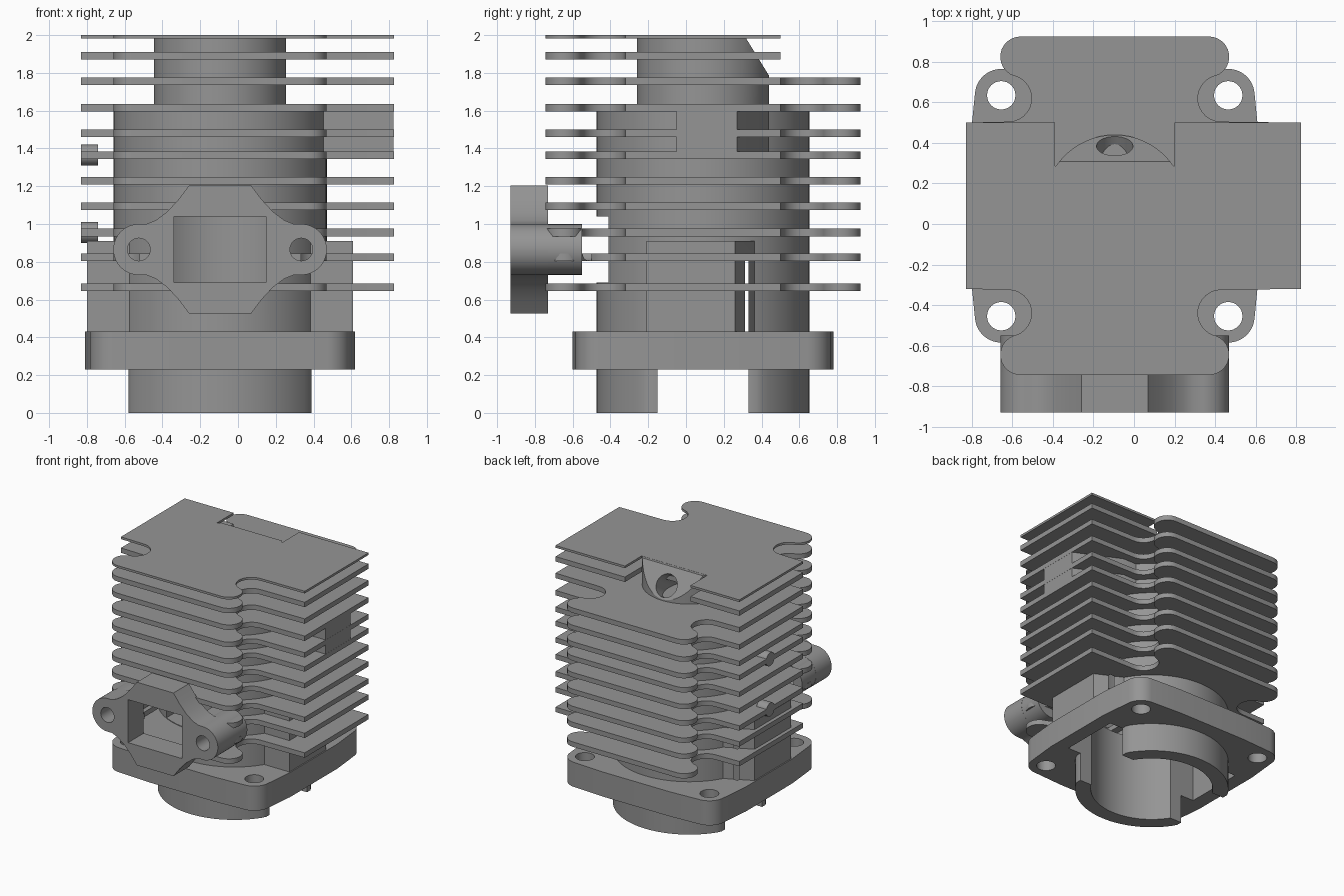
import bpy, bmesh
from math import radians, cos, sin, atan2
from mathutils import Vector, Matrix

if "Cube" in bpy.data.objects:
    bpy.data.objects.remove(bpy.data.objects["Cube"])

CX, CY = -0.095, 0.09          # cylinder axis
PORT_Z = 0.865                 # intake port height
SIGNS = [(1, 1), (-1, 1), (-1, -1), (1, -1)]

metal = bpy.data.materials.new("cast_grey")
metal.use_nodes = True
grey = (0.3, 0.3, 0.3, 1)
metal.diffuse_color = grey
metal.node_tree.nodes["Principled BSDF"].inputs["Base Color"].default_value = grey
parts = []


def prism(name, pts, lo, hi, axis="z", cutter=False):
    """Extrude a closed outline along an axis."""
    place = {"z": lambda a, b, h: (a, b, h),
             "y": lambda a, b, h: (a, h, b),
             "x": lambda a, b, h: (h, a, b)}[axis]
    bm = bmesh.new()
    face = bm.faces.new([bm.verts.new(place(a, b, lo)) for a, b in pts])
    ext = bmesh.ops.extrude_face_region(bm, geom=[face])
    shift = Vector(place(0, 0, hi - lo))
    bmesh.ops.translate(bm, vec=shift, verts=[v for v in ext["geom"] if isinstance(v, bmesh.types.BMVert)])
    bmesh.ops.recalc_face_normals(bm, faces=bm.faces)
    mesh = bpy.data.meshes.new(name)
    bm.to_mesh(mesh)
    bm.free()
    obj = bpy.data.objects.new(name, mesh)
    bpy.context.collection.objects.link(obj)
    mesh.materials.append(metal)
    if cutter:
        obj.hide_render = True
    else:
        parts.append(obj)
    return obj


def arc(x, y, r, start, end, n=12):
    return [(x + r * cos(radians(start + (end - start) * i / n)),
             y + r * sin(radians(start + (end - start) * i / n))) for i in range(n + 1)]


def circle(x, y, r, n=64):
    return arc(x, y, r, 0, 360, n)[:-1]


def rect(x0, x1, y0, y1):
    return [(x0, y0), (x1, y0), (x1, y1), (x0, y1)]


def cut(obj, *cutters):
    bpy.context.view_layer.objects.active = obj
    for c in cutters:
        mod = obj.modifiers.new("cut", "BOOLEAN")
        mod.operation, mod.solver, mod.object = "DIFFERENCE", "EXACT", c
        bpy.ops.object.modifier_apply(modifier=mod.name)


def four_way(quarter, x=CX, y=CY):
    """Mirror a quarter outline (running from +x to +y) into a closed loop."""
    loop = []
    for sx, sy in SIGNS:
        q = quarter if sx == sy else quarter[::-1]
        loop += [(x + sx * a, y + sy * b) for a, b in q]
    return loop


# Cutters
bore = prism("bore_cutter", circle(CX, CY, 0.45), -0.1, 1.5, cutter=True)
chamber = prism("chamber_cutter", circle(CX, CY, 0.26), 1.4, 1.75, cutter=True)
transfer = prism("transfer_cutter", rect(CX - 0.6, CX + 0.6, -0.15, 0.33), -0.1, 0.82, cutter=True)
window = prism("window_cutter", rect(CX - 0.26, CX + 0.26, 0.69, 1.04), -0.72, -0.1, "y", True)
plate_window = prism("plate_window_cutter", rect(CX - 0.243, CX + 0.243, 0.69, 1.04), -1, -0.6, "y", True)
notch = prism("plug_notch_cutter", rect(-0.39, 0.2, 0.285, 0.7), 1.82, 2.1, cutter=True)
chamfer = prism("chamfer_cutter", [(0.246, 2.1), (0.492, 1.7), (0.7, 1.7), (0.7, 2.1)], -0.39, 0.2, "x", True)
plug_hole = prism("plug_hole_cutter", circle(0, 0, 0.09, 32), -0.3, 0.3, cutter=True)
plug_dir = Vector((0, 1, 0.615))
plug_hole.data.transform(Matrix.Translation((CX, 0.385, 1.875)) @ plug_dir.to_track_quat("Z", "Y").to_matrix().to_4x4())
ear_holes = [prism("ear_hole_cutter", circle(CX + s * 0.43, PORT_Z, 0.06, 32), -1, -0.5, "y", True)
             for s in (-1, 1)]
bolt_holes = [prism("bolt_hole_cutter", circle(CX + sx * 0.56, CY + sy * 0.545, 0.07, 32), 0.1, 0.6, cutter=True)
              for sx, sy in SIGNS]

# Lower skirt with flattened sides
skirt_pts = [(max(CX - 0.485, min(CX + 0.485, x)), y) for x, y in circle(CX, CY, 0.565, 96)]
skirt = prism("skirt", skirt_pts, 0, 0.24)
cut(skirt, bore, transfer)

# Mounting flange
flange = prism("base_flange", four_way([(0.715, 0.3)] + arc(0.56, 0.545, 0.13, 4, 86) + [(0.3, 0.69)]), 0.23, 0.43)
cut(flange, bore, transfer, *bolt_holes)

# Barrel
barrel = prism("barrel", circle(CX, CY, 0.565, 96), 0.42, 1.63)
cut(barrel, bore, transfer, chamber, window)

# Side transfer housings, chamfered at the back
outer = [(-0.21, 0.705), (0.26, 0.705), (0.385, 0.45)]
housing = prism("transfer_housing", [(CX + w, y) for y, w in outer] +
                [(CX - w, y) for y, w in reversed(outer)], 0.42, 0.91)
cut(housing, bore, transfer)

# Head with angled plug seat
head = prism("head", circle(CX, CY, 0.35), 1.6, 1.999)
cut(head, chamber, chamfer, plug_hole)


# Cooling fins: scalloped around the bolts, rounded end tabs
def fin_outline(full_back):
    bend = 180 + atan2(0.205, 0.06) * 57.2958
    front = [(0.92, 0.41)] + arc(0.525, 0.53, 0.115, -90, -bend) + arc(0.465, 0.735, 0.1, 180 - bend, 90)
    loop = []
    for sx, sy in SIGNS:
        q = front if sy < 0 or full_back else front[:1]
        q = q if sx == sy else q[::-1]
        loop += [(max(-0.83, CX + sx * a), CY + sy * b) for a, b in q]
    return loop


FIN_TOPS = [0.685, 0.845, 0.975, 1.115, 1.25, 1.385, 1.5, 1.635, 1.775, 1.91, 2.0]
for i, top in enumerate(FIN_TOPS):
    thick = 0.018 if top == 2.0 else 0.04
    fin = prism(f"cooling_fin_{i + 1}", fin_outline(top < 1.8), top - thick, top)
    if top < 1.45:
        cut(fin, bore)
    if top < 0.8:
        cut(fin, transfer)
    if 0.69 < top < 1.1:
        cut(fin, window, plate_window, *ear_holes)
    if top > 1.8:
        cut(fin, notch, chamfer)

# Side boss between upper fins
boss = prism("side_boss", [(0.35, -0.05), (0.824, -0.05), (0.824, 0.27), (0.47, 0.44), (0.2, 0.44)], 1.345, 1.63)
cut(boss, bore, chamber)

# Intake flange with bolt ears
half = [(0.165, 0.338), (0.22, 0.265), (0.28, 0.2), (0.34, 0.155), (0.39, 0.135)]
quarter = arc(0.43, 0, 0.135, 2, 90) + half[::-1]
plate = prism("intake_flange", four_way(quarter, CX, PORT_Z), -0.93, -0.73, "y")
cut(plate, plate_window, *ear_holes)
for side, s in (("left", 1), ("right", -1)):
    ear = prism(f"intake_boss_{side}", circle(CX + s * 0.43, PORT_Z, 0.134, 48), -0.74, -0.55, "y")
    cut(ear, *ear_holes)

# Small locating pins on the right side fins
for z in (0.955, 1.365):
    prism("side_pin", circle(0.1, z, 0.055, 6 * 4), -0.83, -0.74, "x")

# Remove cutters, smooth the round walls
for obj in [o for o in bpy.data.objects if "_cutter" in o.name]:
    bpy.data.objects.remove(obj)
bpy.ops.object.select_all(action="DESELECT")
for obj in parts:
    obj.select_set(True)
bpy.context.view_layer.objects.active = parts[0]
bpy.ops.object.shade_smooth_by_angle(angle=radians(30))
